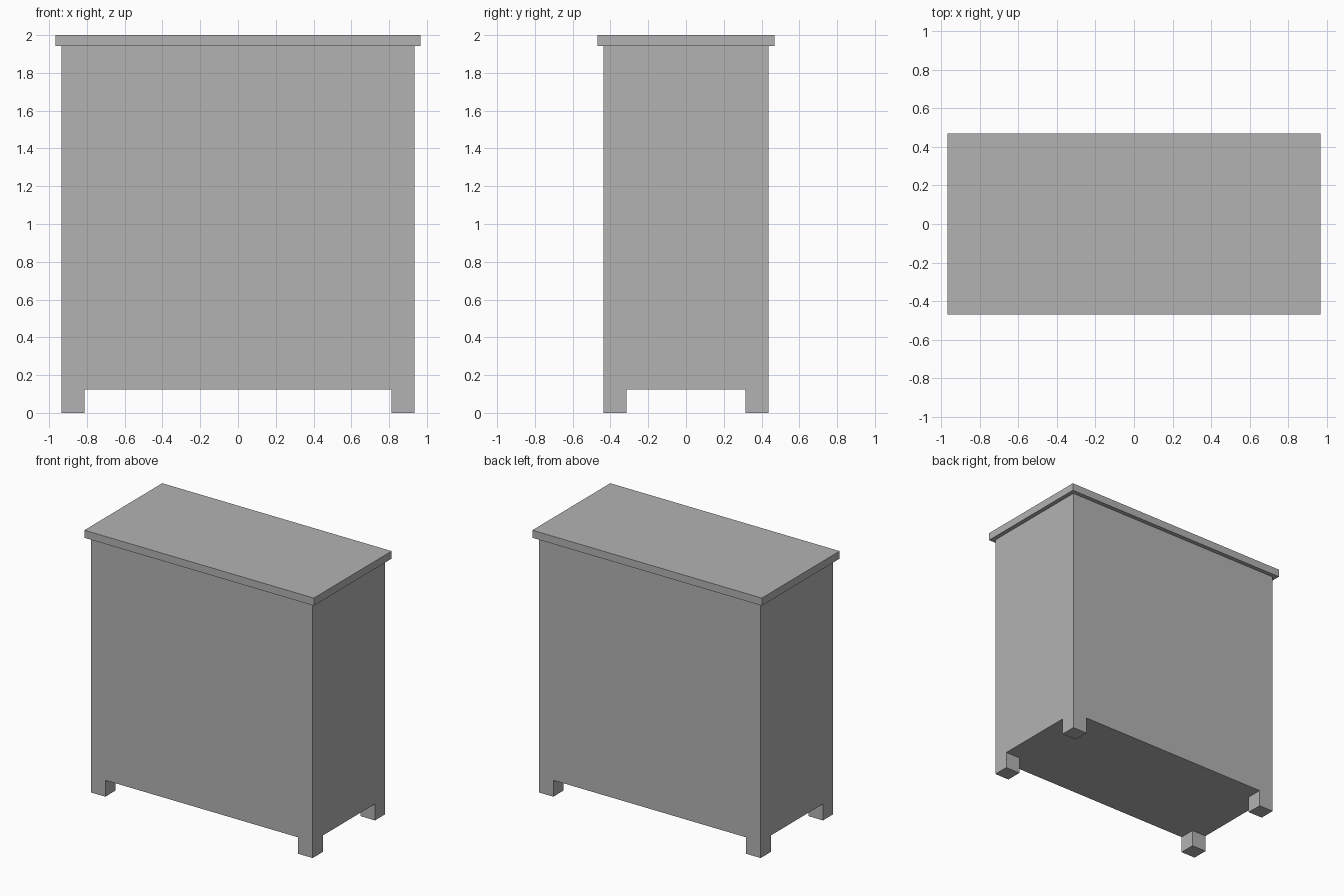
import bpy

if "Cube" in bpy.data.objects:
    bpy.data.objects.remove(bpy.data.objects["Cube"])

grey = bpy.data.materials.new("plain_grey")
grey.diffuse_color = (0.45, 0.45, 0.45, 1)
grey.use_nodes = True
grey.node_tree.nodes["Principled BSDF"].inputs["Base Color"].default_value = grey.diffuse_color

BODY_X, BODY_Y = 0.934, 0.436   # half sizes of the cabinet body
TOP_X, TOP_Y = 0.966, 0.468     # half sizes of the overhanging top
LEG, LEG_H, TOP_Z = 0.122, 0.125, 1.942


def box(name, x0, x1, y0, y1, z0, z1):
    bpy.ops.mesh.primitive_cube_add(
        size=1, location=((x0 + x1) / 2, (y0 + y1) / 2, (z0 + z1) / 2))
    ob = bpy.context.object
    ob.name = name
    ob.scale = (x1 - x0, y1 - y0, z1 - z0)
    bpy.ops.object.transform_apply(location=False, rotation=False, scale=True)
    ob.data.materials.append(grey)
    return ob


# Cabinet body and overhanging top slab
box("cabinet_body", -BODY_X, BODY_X, -BODY_Y, BODY_Y, LEG_H, TOP_Z)
box("top_slab", -TOP_X, TOP_X, -TOP_Y, TOP_Y, TOP_Z, 2.0)

# Four square feet flush with the body corners
for side, sx in (("left", -1), ("right", 1)):
    for end, sy in (("front", -1), ("back", 1)):
        xs = sorted((sx * BODY_X, sx * (BODY_X - LEG)))
        ys = sorted((sy * BODY_Y, sy * (BODY_Y - LEG)))
        box(f"{end}_{side}_foot", *xs, *ys, 0, LEG_H)
